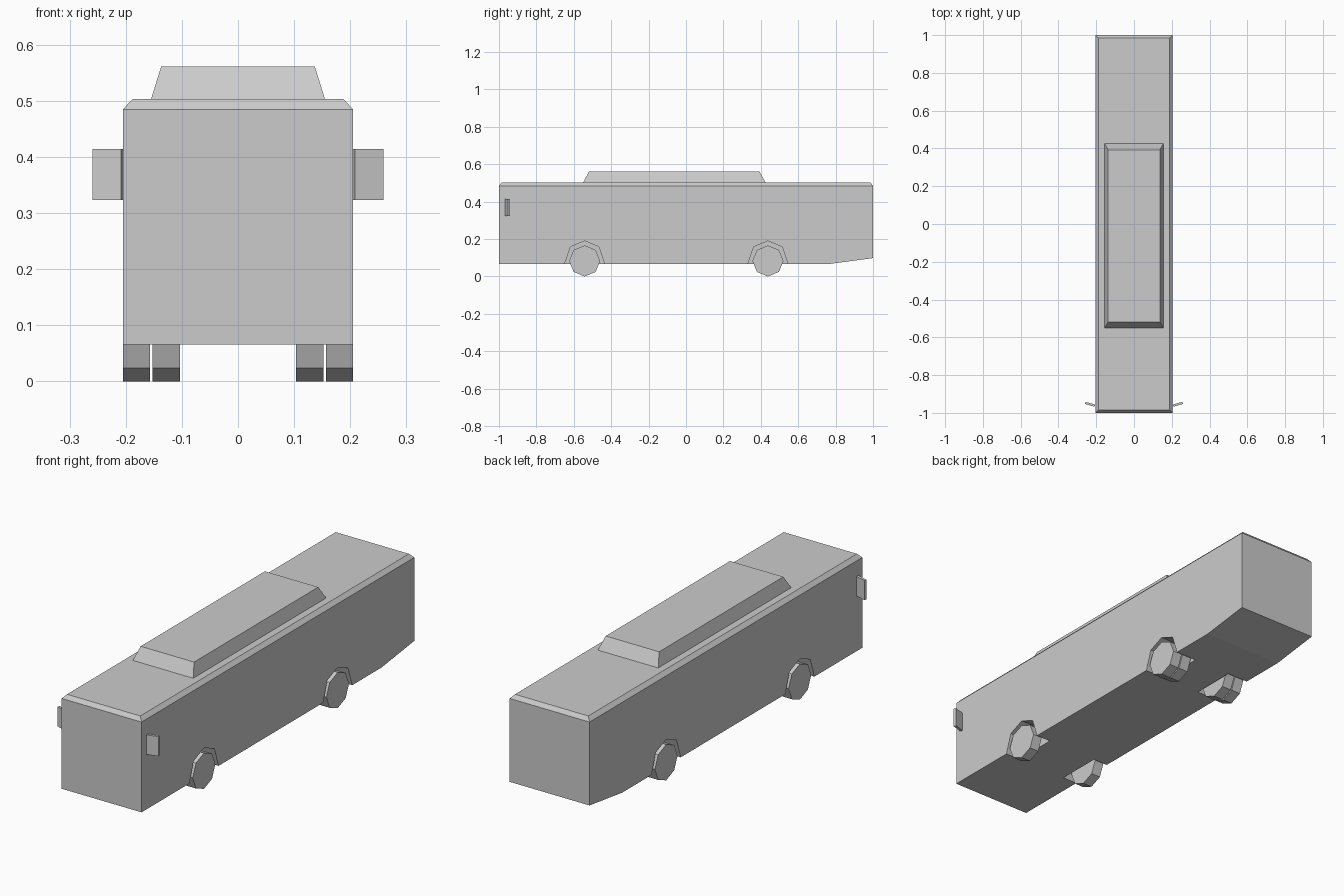
import bpy, bmesh, math
from mathutils import Matrix, Vector

if "Cube" in bpy.data.objects:
    bpy.data.objects.remove(bpy.data.objects["Cube"])


def add_object(name, bm):
    bmesh.ops.recalc_face_normals(bm, faces=bm.faces[:])
    me = bpy.data.meshes.new(name)
    bm.to_mesh(me)
    bm.free()
    ob = bpy.data.objects.new(name, me)
    bpy.context.collection.objects.link(ob)
    return ob


def side_prism(profile, x0, x1):
    """Extrude a (y, z) profile from x0 to x1."""
    bm = bmesh.new()
    face = bm.faces.new([bm.verts.new((x0, y, z)) for y, z in profile])
    ext = bmesh.ops.extrude_face_region(bm, geom=[face])["geom"]
    bmesh.ops.translate(bm, vec=(x1 - x0, 0, 0),
                        verts=[v for v in ext if isinstance(v, bmesh.types.BMVert)])
    bmesh.ops.recalc_face_normals(bm, faces=bm.faces[:])
    return bm


def raise_top(bm, inset_x, inset_y, height):
    """Extrude the top face upward and draw it in on each side."""
    bm.normal_update()
    top = max(bm.faces, key=lambda f: (f.normal.z > 0.9, f.calc_center_median().z))
    mid = top.calc_center_median()
    new = bmesh.ops.extrude_discrete_faces(bm, faces=[top])["faces"][0]
    for v in new.verts:
        v.co.x -= math.copysign(inset_x, v.co.x - mid.x)
        v.co.y -= math.copysign(inset_y, v.co.y - mid.y)
        v.co.z += height


# Body shell with upswept tail and chamfered roof edge
bm = side_prism([(-1, 0.066), (0.76, 0.066), (1, 0.098), (1, 0.485), (-1, 0.485)],
                -0.205, 0.205)
raise_top(bm, 0.017, 0.015, 0.018)
body = add_object("bus_body", bm)

# Wheel wells and wheels: single at the front, twin at the rear
ARCH = [(-0.114, 0.045), (-0.107, 0.066), (-0.076, 0.158), (0, 0.19),
        (0.076, 0.158), (0.107, 0.066), (0.114, 0.045)]
R = 0.083
AXLES = [("front", -0.542, 0.13, [(0.157, 0.205)]),
         ("rear", 0.438, 0.097, [(0.157, 0.205), (0.103, 0.152)])]
for label, y0, well_x, wheels in AXLES:
    for side, s in (("right", 1), ("left", -1)):
        well = add_object(f"{label}_{side}_well_cutter",
                          side_prism([(y0 + y, z) for y, z in ARCH], s * well_x, s * 0.25))
        well.hide_render = True
        well.hide_set(True)
        cut = body.modifiers.new("wheel_well", "BOOLEAN")
        cut.operation = "DIFFERENCE"
        cut.solver = "EXACT"
        cut.object = well
        for i, (xa, xb) in enumerate(wheels):
            octagon = [(y0 + R * math.sin(k * math.pi / 4), R - R * math.cos(k * math.pi / 4))
                       for k in range(8)]
            add_object(f"{label}_{side}_wheel_{i + 1}", side_prism(octagon, s * xa, s * xb))

# Roof unit with sloping sides
bm = side_prism([(-0.55, 0.501), (0.425, 0.501), (0.425, 0.503), (-0.55, 0.503)],
                -0.155, 0.155)
raise_top(bm, 0.018, 0.032, 0.058)
add_object("roof_unit", bm)

# Swept-back side mirrors
for side, s in (("right", 1), ("left", -1)):
    bm = bmesh.new()
    bmesh.ops.create_cube(bm, size=1, matrix=(
        Matrix.Translation(Vector((s * 0.2325, -0.9545, 0.3685)))
        @ Matrix.Rotation(s * math.radians(16), 4, "Z")
        @ Matrix.Diagonal((0.053, 0.012, 0.091, 1))))
    add_object(f"{side}_mirror", bm)
